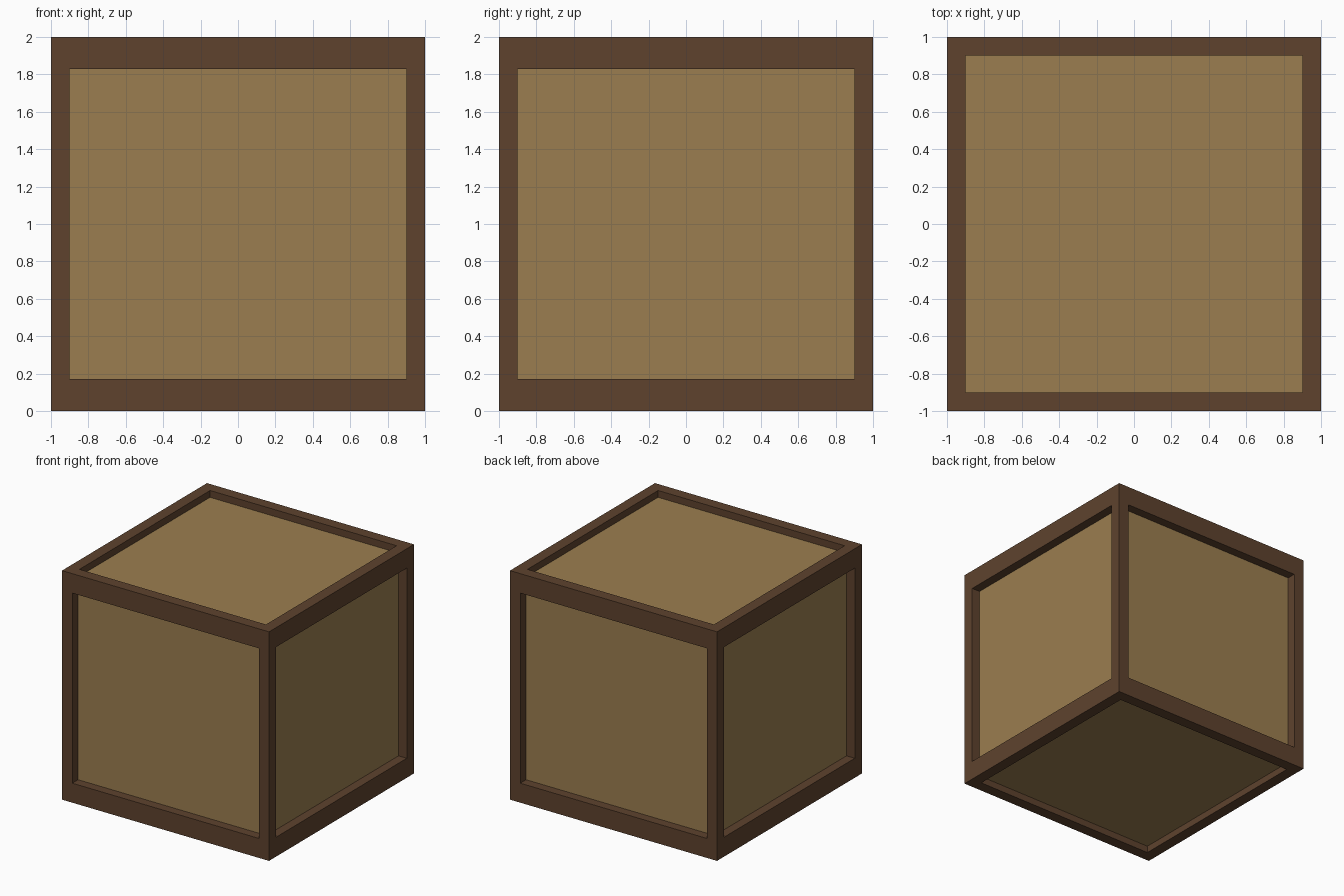
import bpy, bmesh
from mathutils import Vector

if "Cube" in bpy.data.objects:
    bpy.data.objects.remove(bpy.data.objects["Cube"])


def material(name, rgb):
    m = bpy.data.materials.new(name)
    m.diffuse_color = (*rgb, 1)
    m.use_nodes = True
    m.node_tree.nodes["Principled BSDF"].inputs["Base Color"].default_value = m.diffuse_color
    return m


def add_object(name, bm, mat):
    mesh = bpy.data.meshes.new(name)
    bm.to_mesh(mesh)
    bm.free()
    mesh.materials.append(mat)
    ob = bpy.data.objects.new(name, mesh)
    ob.location.z = 1
    bpy.context.collection.objects.link(ob)
    return ob


dark_wood = material("dark wood", (0.112, 0.055, 0.027))
light_wood = material("light wood", (0.330, 0.208, 0.080))

OPEN_XY, OPEN_Z = 0.86, 0.83    # half-sizes of the openings
PANEL_XY, PANEL_Z = 0.92, 0.94  # half-sizes of the recessed box

# Frame: a cube with a window cut into each face, with inner reveals
bm = bmesh.new()
bmesh.ops.create_cube(bm, size=2)
for face in list(bm.faces):
    normal = face.normal.copy()
    bmesh.ops.inset_individual(bm, faces=[face], thickness=1 - OPEN_XY)
    if abs(normal.z) < 0.5:
        for v in face.verts:
            v.co.z = OPEN_Z if v.co.z > 0 else -OPEN_Z
    depth = 1 - (PANEL_Z if abs(normal.z) > 0.5 else PANEL_XY) + 0.005
    inner = bmesh.ops.extrude_discrete_faces(bm, faces=[face])["faces"]
    for v in inner[0].verts:
        v.co -= normal * depth
    bmesh.ops.delete(bm, geom=inner, context='FACES_ONLY')
add_object("crate_frame", bm, dark_wood)

# Recessed panels: one box seen through the frame openings
bm = bmesh.new()
bmesh.ops.create_cube(bm, size=2)
bmesh.ops.scale(bm, vec=Vector((PANEL_XY, PANEL_XY, PANEL_Z)), verts=bm.verts)
add_object("crate_panels", bm, light_wood)
